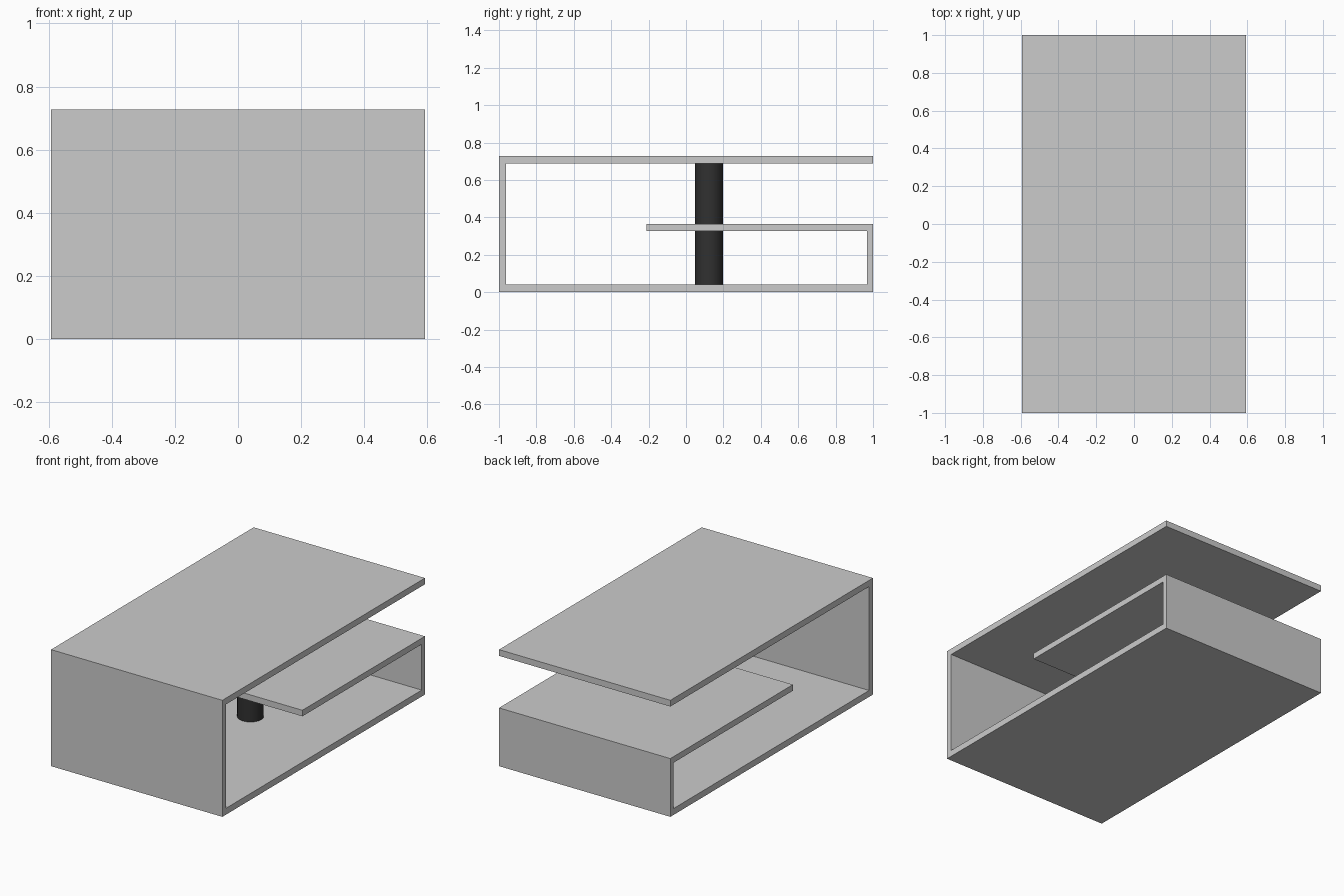
import bpy

cube = bpy.data.objects.get("Cube")
if cube:
    bpy.data.objects.remove(cube, do_unlink=True)


def make_material(name, value):
    mat = bpy.data.materials.new(name)
    mat.use_nodes = True
    color = (value, value, value, 1)
    mat.diffuse_color = color
    mat.node_tree.nodes["Principled BSDF"].inputs["Base Color"].default_value = color
    return mat


grey = make_material("light grey board", 0.6)
black = make_material("black post", 0.03)

HALF_WIDTH = 0.592


def board(name, y0, y1, z0, z1):
    """Full-width board spanning the given depth and height."""
    bpy.ops.mesh.primitive_cube_add(size=1, location=(0, (y0 + y1) / 2, (z0 + z1) / 2))
    obj = bpy.context.object
    obj.name = name
    obj.scale = (2 * HALF_WIDTH, y1 - y0, z1 - z0)
    bpy.ops.object.transform_apply(location=False, rotation=False, scale=True)
    obj.data.materials.append(grey)


# Boards of the open-sided table
board("bottom_board", -1, 1, 0, 0.04)
board("top_board", -1, 1, 0.689, 0.728)
board("front_panel", -1, -0.962, 0.04, 0.689)
board("middle_shelf", -0.21, 1, 0.326, 0.364)
board("back_panel", 0.968, 1, 0.04, 0.326)

# Round post from the bottom board through the shelf to the top board
bpy.ops.mesh.primitive_cylinder_add(vertices=32, radius=0.075, depth=0.649,
                                    location=(0, 0.123, 0.3645))
post = bpy.context.object
post.name = "support_post"
post.data.materials.append(black)
bpy.ops.object.shade_smooth_by_angle()
